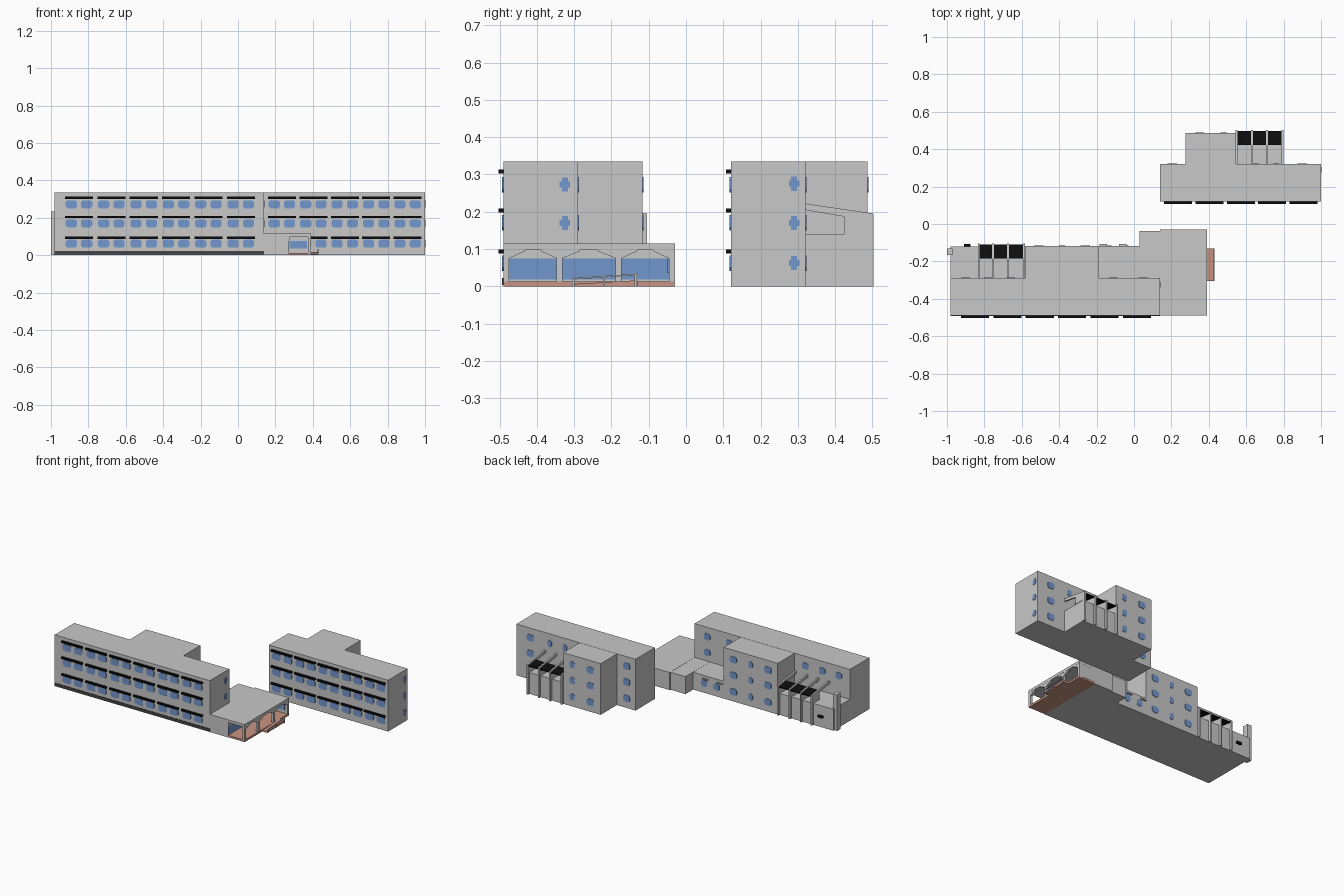
import bpy, bmesh

if "Cube" in bpy.data.objects:
    bpy.data.objects.remove(bpy.data.objects["Cube"])

def material(name, r, g, b):
    m = bpy.data.materials.new(name)
    m.diffuse_color = (r, g, b, 1)
    m.use_nodes = True
    m.node_tree.nodes["Principled BSDF"].inputs["Base Color"].default_value = m.diffuse_color
    return m

GREY = material("wall grey", .58, .58, .58)
BLUE = material("window blue", .17, .31, .61)
BLACK = material("shade black", .004, .004, .004)
DARK = material("plinth dark grey", .06, .06, .06)
SALMON = material("paving salmon", .58, .30, .23)

def prisms(name, mat, items):
    """Each item: (axis, outline of 2D points, start, end) extruded along axis."""
    bm = bmesh.new()
    for axis, pts, a, b in items:
        def place(p, t):
            return {'x': (t, p[0], p[1]), 'y': (p[0], t, p[1]), 'z': (p[0], p[1], t)}[axis]
        lo = [bm.verts.new(place(p, a)) for p in pts]
        hi = [bm.verts.new(place(p, b)) for p in pts]
        n = len(pts)
        bm.faces.new(lo)
        bm.faces.new(hi[::-1])
        for i in range(n):
            bm.faces.new((lo[i], lo[(i + 1) % n], hi[(i + 1) % n], hi[i]))
    bmesh.ops.recalc_face_normals(bm, faces=bm.faces)
    me = bpy.data.meshes.new(name)
    bm.to_mesh(me)
    bm.free()
    me.materials.append(mat)
    ob = bpy.data.objects.new(name, me)
    bpy.context.collection.objects.link(ob)
    return ob

def box(x0, x1, y0, y1, z0, z1):
    return ('z', [(x0, y0), (x1, y0), (x1, y1), (x0, y1)], z0, z1)

def pane(axis, u, z, at, w=.06, h=.042, out=1):
    """Window plate with cut corners on a wall facing along axis."""
    a, b, c = w / 2, h / 2, .009
    pts = [(-a, -b + c), (-a + c, -b), (a - c, -b), (a, -b + c),
           (a, b - c), (a - c, b), (-a + c, b), (-a, b - c)]
    return (axis, [(u + p, z + q) for p, q in pts], at - .001 * out, at + .003 * out)

def cross(u, z, at):
    """Plus-shaped window on a wall facing +x."""
    a, s, b = .014, .008, .019
    pts = [(-a, -s), (-s, -s), (-s, -b), (s, -b), (s, -s), (a, -s),
           (a, s), (s, s), (s, b), (-s, b), (-s, s), (-a, s)]
    return ('x', [(u + p, z + q) for p, q in pts], at - .001, at + .003)

# Main wings
prisms("front_wing", GREY, [box(-.98, .14, -.49, -.29, 0, .335)])
prisms("front_wing_back_block", GREY, [box(-.58, -.19, -.291, -.117, 0, .334)])
prisms("rear_wing", GREY, [box(.14, 1, .12, .32, 0, .335)])
prisms("rear_wing_back_block", GREY, [box(.275, .545, .319, .487, 0, .334)])
prisms("low_hall", GREY, [box(-.191, .03, -.291, -.117, 0, .113),
                          box(.03, .14, -.291, -.038, 0, .114),
                          box(.139, .27, -.49, -.03, 0, .115)])
prisms("plinth_strip", DARK, [box(-.98, .14, -.493, -.489, .003, .022)])

# Street-side windows in pairs, each pair under a black awning
ROWS = [(.062, .093), (.17, .203), (.272, .307)]
for label, wall, centres in (("front_wing", -.49, [-.85 + .173 * i for i in range(6)]),
                             ("rear_wing", .12, [.235 + .168 * i for i in range(5)])):
    panes, shades = [], []
    for c in centres:
        for zw, zs in ROWS:
            panes += [pane('y', c + d, zw, wall, out=-1) for d in (-.041, .041)]
            shades.append(box(c - .075, c + .075, wall - .013, wall + .001, zs - .005, zs + .006))
    prisms(label + "_street_windows", BLUE, panes)
    prisms(label + "_awnings", BLACK, shades)

# End-wall and back windows
prisms("end_windows", BLUE, [cross(-.325, z, .14) for z in (.17, .273)] +
       [cross(.29, z, 1) for z in (.062, .17, .275)])
Z3 = (.062, .17, .272)
back = [pane('y', x, z, -.117, w) for z in Z3 for x, w in ((-.51, .05), (-.385, .03), (-.26, .05))]
back += [pane('y', x, .272, -.29, .045) for x in (-.9, -.78, -.66)]
back += [pane('y', x, z, -.29, .045) for z in Z3[1:] for x in (-.11, .05)]
back += [pane('y', x, .062, -.117, .04) for x in (-.14, -.05)]
back += [pane('y', x, z, .487, w) for z in Z3 for x, w in ((.35, .05), (.48, .035))]
back += [pane('y', .205, z, .32, .05) for z in Z3]
back += [pane('y', x, .272, .32, w) for x, w in ((.65, .03), (.76, .03), (.9, .05))]
back += [pane('y', .9, z, .32, .05) for z in Z3[:2]]
prisms("back_windows", BLUE, back)
prisms("door_canopies", GREY, [box(x - .02, x + .02, -.118, -.108, .09, .096) for x in (-.165, -.06)])

# Terraces with sloping fins and black shade panels
def terrace(label, fins, y, x0, x1):
    prisms(label + "_terrace", GREY, [box(x0, x1, y - .001, y + .17, 0, .14)])
    outline = [(y, .222), (y + .185, .195), (y + .185, 0), (y + .165, 0),
               (y + .165, .14), (y + .105, .14), (y + .105, .187), (y, .205)]
    prisms(label + "_fins", GREY, [('x', outline, x - .005, x + .005) for x in fins])
    slab = [(y + .105, .199), (y + .18, .188), (y + .18, .182), (y + .105, .193)]
    prisms(label + "_shade_panels", BLACK,
           [('x', slab, a + .005, b - .005) for a, b in zip(fins, fins[1:])])

terrace("front_wing", (-.83, -.753, -.673, -.588), -.29, -.98, -.58)
terrace("rear_wing", (.548, .63, .712, .793), .318, .544, .795)
prisms("chimney", GREY, [box(-1, -.97, -.167, -.13, 0, .235)])
prisms("wall_vent", BLACK, [box(-.91, -.875, -.122, -.106, .065, .078)])

# Open entrance porch at the right end
prisms("porch_floor", SALMON, [box(.268, .39, -.488, -.032, 0, .013)])
prisms("porch_roof", GREY, [box(.269, .39, -.49, -.03, .097, .115),
                            box(.269, .275, -.489, -.031, .075, .098)])
posts = [-.482, -.339, -.181, -.038]
prisms("porch_posts", GREY, [box(.374, .389, y - .008, y + .008, 0, .098) for y in posts])
arch = []
for a, b in zip(posts, posts[1:]):
    a, b = a + .008, b - .008
    w = (b - a) * .33
    arch += [('x', [(a, .075), (a + w, .094), (a + w, .098), (a, .098)], .374, .389),
             ('x', [(b, .075), (b - w, .094), (b - w, .098), (b, .098)], .374, .389)]
prisms("porch_arches", GREY, arch)
prisms("porch_back_wall", GREY, [box(.269, .375, -.045, -.0305, .012, .098)])
prisms("porch_glazing", BLUE, [box(.269, .273, -.488, -.045, .018, .075),
                               box(.275, .37, -.049, -.044, .035, .075)])

# Entrance ramp and its rail
prisms("entrance_ramp", SALMON, [('x', [(-.305, 0), (-.13, 0), (-.13, .016), (-.305, .006)], .389, .425)])
prisms("ramp_rail", GREY, [('x', [(-.305, .018), (-.13, .03), (-.13, .034), (-.305, .022)], .424, .43)] +
       [box(.424, .43, y - .003, y + .003, 0, z) for y, z in ((-.302, .02), (-.22, .026), (-.135, .032))])
